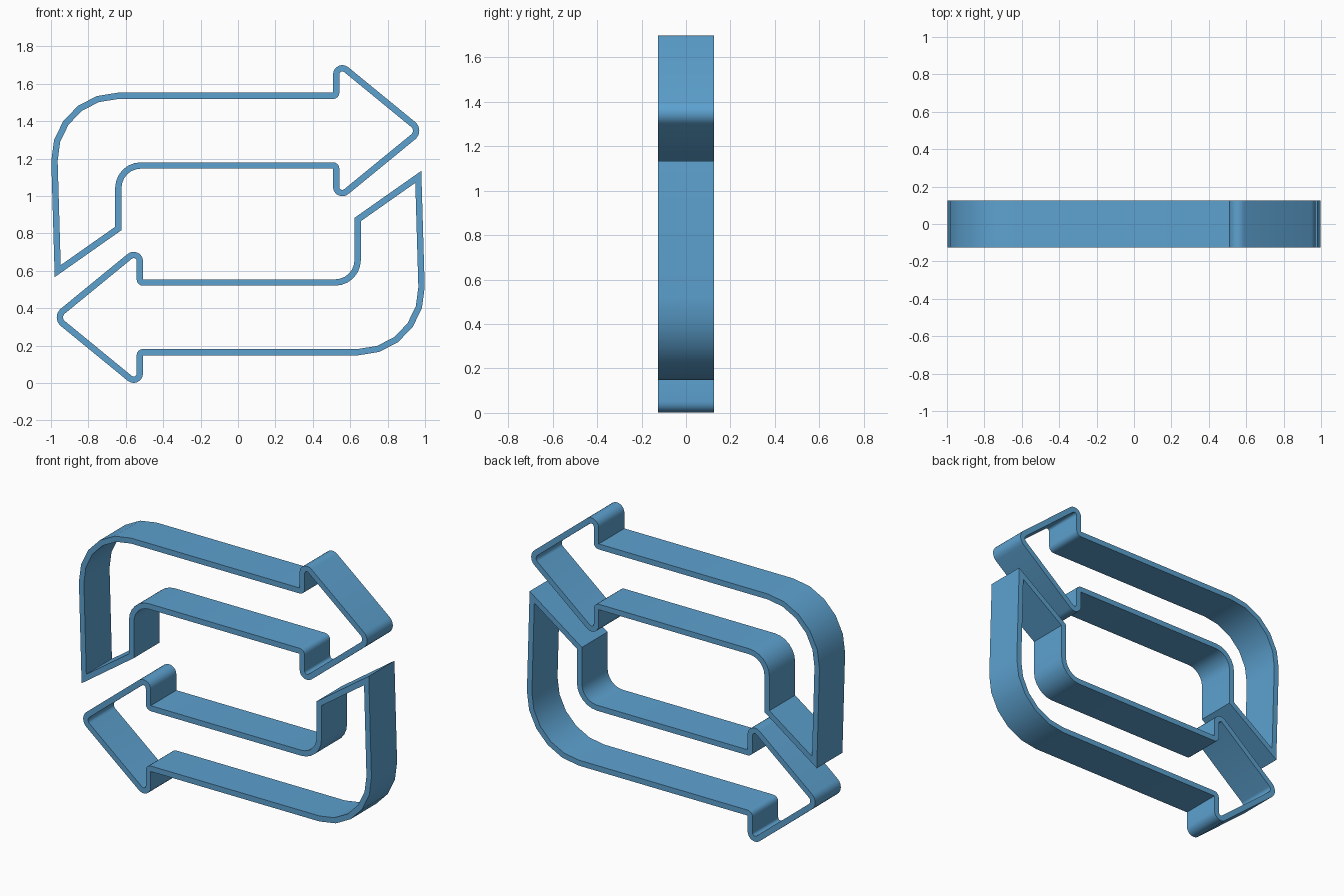
import bpy, bmesh, math
from mathutils import Vector

if "Cube" in bpy.data.objects:
    bpy.data.objects.remove(bpy.data.objects["Cube"])

WALL = 0.034      # wall thickness
HALF = 0.125      # half depth
MID_Z = 0.85      # centre of the half-turn symmetry

# Arrow outline, clockwise from the front: x, z, outer corner radius, arc segments (0 = sharp)
CORNERS = [
    (-0.980, 0.566, 0, 0),        # tail tip
    (-1.009, 1.552, 0.355, 5),    # big outer bend
    (0.508, 1.552, 0, 4),         # upper notch
    (0.508, 1.755, 0.05, 8),      # head top
    (1.004, 1.349, 0.06, 8),      # head point
    (0.508, 0.943, 0.05, 8),      # head bottom
    (0.508, 1.146, 0, 4),         # lower notch
    (-0.623, 1.146, 0.104, 6),    # inner bend
    (-0.623, 0.817, 0, 0),        # tail inner corner
]


def rounded_loops():
    """Outer and inset loops with matching point counts."""
    pts = [Vector(c[:2]) for c in CORNERS]
    outer, inner = [], []
    for i, (x, z, r, seg) in enumerate(CORNERS):
        p = pts[i]
        d1 = (p - pts[i - 1]).normalized()
        d2 = (pts[(i + 1) % len(pts)] - p).normalized()
        n1, n2 = Vector((d1.y, -d1.x)), Vector((d2.y, -d2.x))
        miter = (n1 + n2) / (1 + n1.dot(n2))
        turn = math.atan2(d1.x * d2.y - d1.y * d2.x, d1.dot(d2))
        side = 1 if turn < 0 else -1            # +1 convex, -1 concave
        for loop, q, rad in ((outer, p, r), (inner, p + miter * WALL, r - side * WALL)):
            if seg == 0:
                loop.append(q)
                continue
            centre = q + miter * rad * side
            start = math.atan2(-n1.y * side, -n1.x * side)
            for k in range(seg + 1):
                a = start + turn * k / seg
                loop.append(centre + rad * Vector((math.cos(a), math.sin(a))))
    return outer, inner


def build_arrow(name, flip, mat):
    s = -1 if flip else 1
    bm = bmesh.new()
    outer, inner = rounded_loops()

    def ring(loop, y):
        return [bm.verts.new((s * p.x, y, MID_Z + s * (p.y - MID_Z))) for p in loop]

    rings = [ring(outer, -HALF), ring(inner, -HALF), ring(inner, HALF), ring(outer, HALF)]
    n = len(outer)
    for a in range(4):
        r1, r2 = rings[a], rings[(a + 1) % 4]
        for i in range(n):
            j = (i + 1) % n
            bm.faces.new((r1[i], r1[j], r2[j], r2[i]))
    bmesh.ops.remove_doubles(bm, verts=bm.verts, dist=1e-5)
    bmesh.ops.recalc_face_normals(bm, faces=bm.faces)
    me = bpy.data.meshes.new(name)
    bm.to_mesh(me)
    bm.free()
    me.materials.append(mat)
    ob = bpy.data.objects.new(name, me)
    bpy.context.collection.objects.link(ob)
    bpy.ops.object.select_all(action='DESELECT')
    ob.select_set(True)
    bpy.context.view_layer.objects.active = ob
    bpy.ops.object.shade_smooth_by_angle(angle=math.radians(30))


blue = bpy.data.materials.new("sky_blue")
blue.diffuse_color = (0.11, 0.36, 0.63, 1)
blue.use_nodes = True
blue.node_tree.nodes["Principled BSDF"].inputs["Base Color"].default_value = blue.diffuse_color

# Two identical arrow frames, the second turned half way round
build_arrow("upper_arrow", False, blue)
build_arrow("lower_arrow", True, blue)
